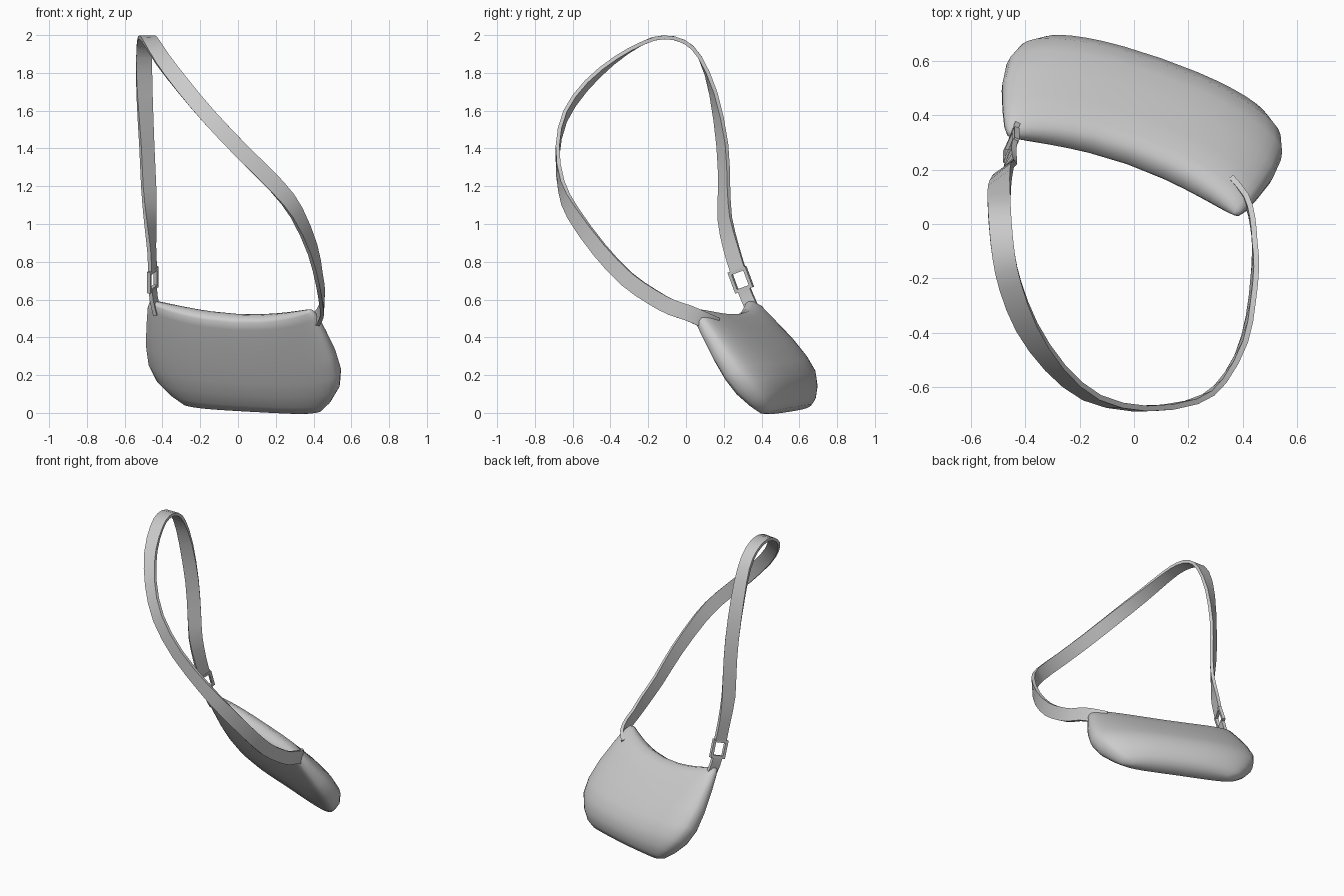
import bpy, bmesh, math
from mathutils import Vector as V

old = bpy.data.objects.get("Cube")
if old:
    bpy.data.objects.remove(old, do_unlink=True)

GREY = (0.6, 0.6, 0.6, 1)
mat = bpy.data.materials.new("plain_grey")
mat.use_nodes = True
mat.diffuse_color = GREY
mat.node_tree.nodes["Principled BSDF"].inputs["Base Color"].default_value = GREY


def loft(name, rings, closed=False, angle=40):
    """Skin a list of equal-length point rings; cap the ends unless closed."""
    bm = bmesh.new()
    rows = [[bm.verts.new(p) for p in ring] for ring in rings]
    n = len(rows[0])
    pairs = list(zip(rows, rows[1:]))
    if closed:
        pairs.append((rows[-1], rows[0]))
    else:
        # Strips across the ring, so that curved caps follow their rim
        for row in (rows[0], rows[-1]):
            for i in range(n // 2):
                ids = dict.fromkeys((i, i + 1, n - i - 1, (n - i) % n))
                bm.faces.new([row[k] for k in ids])
    for a, b in pairs:
        for i in range(n):
            j = (i + 1) % n
            bm.faces.new((a[i], a[j], b[j], b[i]))
    bmesh.ops.recalc_face_normals(bm, faces=bm.faces)
    mesh = bpy.data.meshes.new(name)
    bm.to_mesh(mesh)
    bm.free()
    mesh.materials.append(mat)
    obj = bpy.data.objects.new(name, mesh)
    bpy.context.collection.objects.link(obj)
    bpy.ops.object.select_all(action='DESELECT')
    obj.select_set(True)
    bpy.context.view_layer.objects.active = obj
    bpy.ops.object.shade_smooth_by_angle(angle=math.radians(angle))
    return obj


# Bag body: soft wedge, tilted backwards and turned about the vertical
origin = V((-0.027, 0.22, 0.515))
along = V((0.945, -0.33, -0.052))
down = V((0.17, 0.52, -0.83))
back = V((0.26, 0.79, 0.55))


def power(x, e):
    return math.copysign(abs(x) ** e, x)


def bag_ring(depth, half_len, front, rear, segments=36):
    ring = []
    for i in range(segments):
        t = 2 * math.pi * i / segments
        u = half_len * power(math.cos(t), 0.65)
        n = (front + rear) / 2 + (rear - front) / 2 * power(math.sin(t), 0.65)
        bend = (u / 0.45) ** 2
        # The mouth dips in the middle and the bottom sags a little
        rise = bend * (0.015 + 0.08 * (1 - depth / 0.6))
        ring.append(origin + along * u + down * (depth - rise)
                    + back * (n + 0.01 - 0.024 * bend))
    return ring


# depth, half length, front offset, rear offset
bag_profile = [
    (0.02, 0.435, -0.015, 0.025), (0.032, 0.455, -0.03, 0.055),
    (0.075, 0.475, -0.037, 0.082), (0.17, 0.5, -0.047, 0.105),
    (0.29, 0.527, -0.057, 0.132), (0.40, 0.535, -0.062, 0.148),
    (0.48, 0.51, -0.062, 0.15), (0.55, 0.45, -0.05, 0.122),
    (0.597, 0.39, -0.035, 0.082), (0.617, 0.32, -0.005, 0.045)]
loft("bag_body", [bag_ring(*row) for row in bag_profile], angle=60)


def smooth_path(points):
    """Catmull-Rom: insert one midpoint between neighbouring points."""
    out = []
    last = len(points) - 1
    for i in range(last):
        p, q = points[i], points[i + 1]
        before, after = points[max(i - 1, 0)], points[min(i + 2, last)]
        out += [p, (p + q) * 0.5625 - (before + after) * 0.0625]
    return out + [points[-1]]


# Flat straps: centre points, each with the direction of the strap's width
def strap(name, path, width, thick=0.02):
    pts = smooth_path([V(p) for p, _ in path])
    hints = smooth_path([V(h) for _, h in path])
    rings = []
    for i, (p, hint) in enumerate(zip(pts, hints)):
        tangent = (pts[min(i + 1, len(pts) - 1)] - pts[max(i - 1, 0)]).normalized()
        side = (hint - tangent * hint.dot(tangent)).normalized()
        w, h = side * width / 2, tangent.cross(side) * thick / 2
        rings.append([p + w + h, p - w + h, p - w - h, p + w - h])
    return loft(name, rings)


low, rising, front = (0, 0.3, 0.95), (0.4, 0.7, 0.6), (0.7, 0.15, 0.7)
top, rear, end = (1, 0, 0), (0.8, 0.55, 0), (0.35, 0.92, 0.2)
strap("shoulder_strap", [
    ((0.36, 0.16, 0.465), low), ((0.415, 0.09, 0.495), low),
    ((0.437, 0.01, 0.53), low),
    ((0.445, -0.08, 0.56), low), ((0.445, -0.18, 0.615), (0.15, 0.5, 0.85)),
    ((0.43, -0.315, 0.71), (0.2, 0.6, 0.75)), ((0.395, -0.46, 0.865), rising),
    ((0.31, -0.6, 1.06), (0.55, 0.5, 0.65)), ((0.205, -0.66, 1.20), front),
    ((0.02, -0.68, 1.385), (0.7, 0, 0.7)), ((-0.155, -0.64, 1.57), (0.75, 0, 0.65)),
    ((-0.29, -0.53, 1.73), (0.85, 0, 0.5)), ((-0.395, -0.38, 1.865), (0.95, 0, 0.2)),
    ((-0.455, -0.23, 1.957), top), ((-0.48, -0.12, 1.988), top),
    ((-0.492, -0.01, 1.965), top), ((-0.497, 0.075, 1.88), top),
    ((-0.495, 0.145, 1.69), (0.9, 0.3, 0)), ((-0.483, 0.192, 1.42), rear),
    ((-0.473, 0.202, 1.20), rear), ((-0.465, 0.205, 1.03), (0.6, 0.75, 0)),
    ((-0.457, 0.24, 0.87), end), ((-0.452, 0.275, 0.755), end)], width=0.084)
strap("lower_tab", [
    ((-0.45, 0.305, 0.66), end), ((-0.447, 0.325, 0.61), end),
    ((-0.43, 0.36, 0.53), (0.3, 0.9, 0.2))], width=0.07)

# Buckle: square-section rectangular frame between strap and tab
centre = V((-0.452, 0.29, 0.705))
bar_v = V((0, 0.35, -0.94)).normalized()
bar_u = V((0.4, 0.86, 0.32)).normalized()
bar_n = bar_u.cross(bar_v).normalized()
frame = []
for su, sv in ((1, 1), (-1, 1), (-1, -1), (1, -1)):
    frame.append([centre + bar_u * su * (0.045 + e) + bar_v * sv * (0.05 + e) + bar_n * f
                  for e, f in ((0.009, 0.01), (-0.009, 0.01),
                               (-0.009, -0.01), (0.009, -0.01))])
loft("buckle_frame", frame, closed=True)
